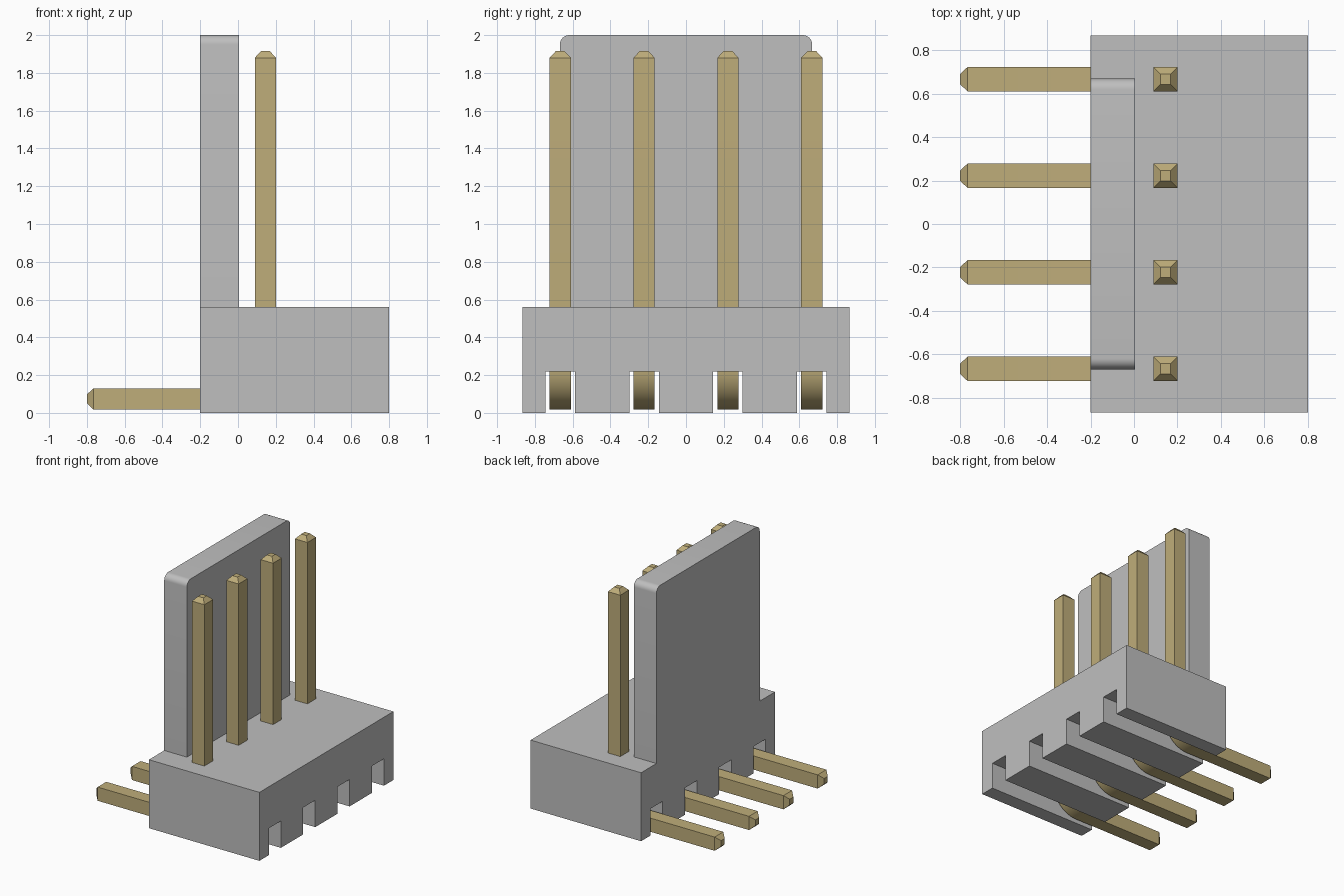
import bpy, bmesh, math
from mathutils import Vector

cube = bpy.data.objects.get("Cube")
if cube:
    bpy.data.objects.remove(cube, do_unlink=True)


def make_material(name, rgb):
    mat = bpy.data.materials.new(name)
    mat.use_nodes = True
    mat.diffuse_color = (*rgb, 1)
    mat.node_tree.nodes["Principled BSDF"].inputs["Base Color"].default_value = (*rgb, 1)
    return mat


GREY = make_material("grey plastic", (0.52, 0.52, 0.52))
GOLD = make_material("gold metal", (0.52, 0.42, 0.195))


def finish(bm, name, mat):
    bmesh.ops.recalc_face_normals(bm, faces=bm.faces[:])
    mesh = bpy.data.meshes.new(name)
    bm.to_mesh(mesh)
    bm.free()
    mesh.materials.append(mat)
    obj = bpy.data.objects.new(name, mesh)
    bpy.context.collection.objects.link(obj)
    bpy.ops.object.select_all(action='DESELECT')
    obj.select_set(True)
    bpy.context.view_layer.objects.active = obj
    bpy.ops.object.shade_smooth_by_angle(angle=math.radians(30))
    return obj


def extrude_profile(name, points, x0, x1, mat):
    """Extrude a (y, z) outline along x."""
    bm = bmesh.new()
    face = bm.faces.new([bm.verts.new((x0, y, z)) for y, z in points])
    new = bmesh.ops.extrude_face_region(bm, geom=[face])["geom"]
    verts = [v for v in new if isinstance(v, bmesh.types.BMVert)]
    bmesh.ops.translate(bm, vec=(x1 - x0, 0, 0), verts=verts)
    return finish(bm, name, mat)


PIN_Y = [(i - 1.5) * 0.444 for i in range(4)]
BACK_X = -0.2

# Housing block with four open slots along its underside
W, H, SLOT_HALF, SLOT_H = 0.866, 0.56, 0.078, 0.22
outline = [(W, 0), (W, H), (-W, H), (-W, 0)]
for y in PIN_Y:
    a, b = y - SLOT_HALF, y + SLOT_HALF
    outline += [(a, 0), (a, SLOT_H), (b, SLOT_H), (b, 0)]
extrude_profile("housing", outline, BACK_X, 0.8, GREY)

# Upright locking tab with rounded top corners
TW, TOP, R = 0.668, 2.0, 0.05
outline = [(-TW, H), (TW, H)]
for cy, start in ((TW - R, 0), (R - TW, 90)):
    for k in range(9):
        a = math.radians(start + 90 * k / 8)
        outline.append((cy + R * math.cos(a), TOP - R + R * math.sin(a)))
extrude_profile("locking_tab", outline, BACK_X, 0.005, GREY)

# Bent square pins: (x, z, angle of section, scale) stations swept along the path
HALF, BEND, CX, CZ = 0.056, 0.165, 0.145, 0.074
stations = [(-0.8, CZ, 90, 0.42), (-0.765, CZ, 90, 1)]
for k in range(13):
    a = 90 - 90 * k / 12
    t = math.radians(a)
    stations.append((CX - BEND + BEND * math.cos(t), CZ + BEND - BEND * math.sin(t), a, 1))
stations += [(CX, 1.88, 0, 1), (CX, 1.915, 0, 0.42)]


def make_pin(name, y):
    bm = bmesh.new()
    rings = []
    for x, z, angle, scale in stations:
        t = math.radians(angle)
        out = Vector((math.cos(t), 0, -math.sin(t)))
        side = Vector((0, 1, 0))
        rings.append([bm.verts.new(Vector((x, y, z)) + HALF * scale * (out * i + side * j))
                      for i, j in ((1, 1), (1, -1), (-1, -1), (-1, 1))])
    for r, s in zip(rings, rings[1:]):
        for k in range(4):
            n = (k + 1) % 4
            bm.faces.new((r[k], r[n], s[n], s[k]))
    bm.faces.new(rings[0])
    bm.faces.new(rings[-1])
    finish(bm, name, GOLD)


for i, y in enumerate(PIN_Y):
    make_pin(f"pin_{i + 1}", y)
